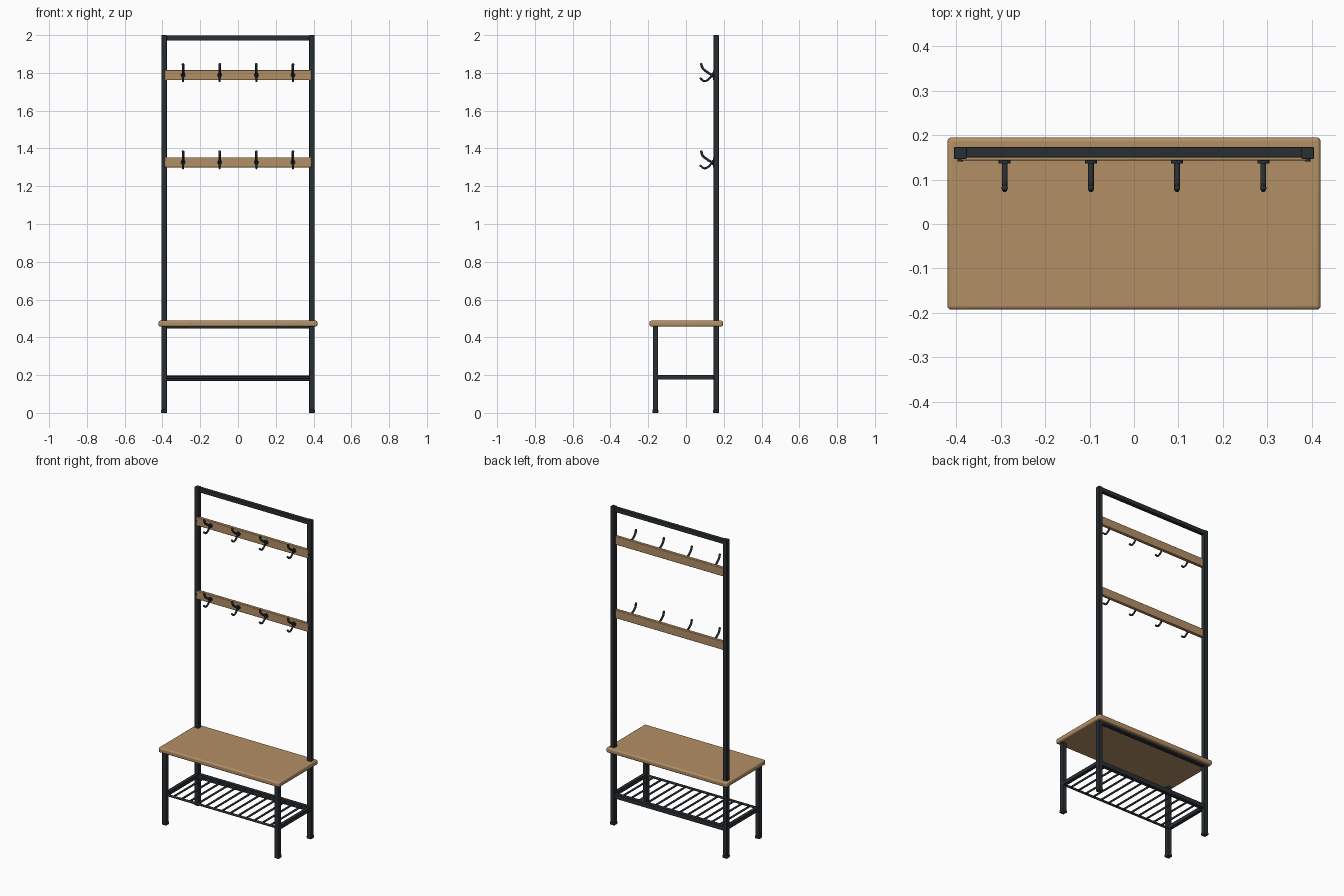
import bpy, math

if "Cube" in bpy.data.objects:
    bpy.data.objects.remove(bpy.data.objects["Cube"])


def material(name, rgb):
    m = bpy.data.materials.new(name)
    m.diffuse_color = (*rgb, 1)
    m.use_nodes = True
    m.node_tree.nodes["Principled BSDF"].inputs["Base Color"].default_value = m.diffuse_color
    return m


WOOD = material("wood", (0.45, 0.275, 0.13))
METAL = material("dark_metal", (0.022, 0.028, 0.032))


def smooth(o):
    bpy.ops.object.select_all(action='DESELECT')
    o.select_set(True)
    bpy.context.view_layer.objects.active = o
    bpy.ops.object.shade_smooth_by_angle(angle=math.radians(35))


def box(name, x, y, z, mat, bevel=0.002, segments=2):
    """Bevelled box from (min, max) ranges."""
    bpy.ops.mesh.primitive_cube_add(size=1, location=[sum(r) / 2 for r in (x, y, z)])
    o = bpy.context.object
    o.name = name
    o.scale = [r[1] - r[0] for r in (x, y, z)]
    bpy.ops.object.transform_apply(location=False, rotation=False, scale=True)
    b = o.modifiers.new("bevel", 'BEVEL')
    b.width, b.segments = bevel, segments
    o.data.materials.append(mat)
    smooth(o)
    return o


def rod(name, loc, radius, length, axis, mat=METAL, verts=12):
    rot = {'x': (0, math.pi / 2, 0), 'y': (math.pi / 2, 0, 0)}[axis]
    bpy.ops.mesh.primitive_cylinder_add(vertices=verts, radius=radius, depth=length,
                                        location=loc, rotation=rot)
    o = bpy.context.object
    o.name = name
    o.data.materials.append(mat)
    smooth(o)


def tube(name, points, radius):
    """Smooth bent bar through points, with ball ends handled separately."""
    c = bpy.data.curves.new(name, 'CURVE')
    c.dimensions = '3D'
    c.bevel_depth, c.bevel_resolution, c.resolution_u = radius, 2, 5
    c.use_fill_caps = True
    s = c.splines.new('BEZIER')
    s.bezier_points.add(len(points) - 1)
    for bp, p in zip(s.bezier_points, points):
        bp.co = p
        bp.handle_left_type = bp.handle_right_type = 'AUTO'
    o = bpy.data.objects.new(name, c)
    bpy.context.collection.objects.link(o)
    c.materials.append(METAL)


def ball(name, loc, radius):
    bpy.ops.mesh.primitive_uv_sphere_add(segments=12, ring_count=8, radius=radius, location=loc)
    o = bpy.context.object
    o.name = name
    o.data.materials.append(METAL)
    smooth(o)


PX, PY, H = 0.391, 0.16, 0.0138   # post centre and half width


def around(c, h=H):
    return (c - h, c + h)


# seat
box("seat", (-0.42, 0.42), (-0.193, 0.195), (0.457, 0.488), WOOD, 0.009, 4)

# posts, front legs, feet and shelf side rails
for side, sx in (("left", -1), ("right", 1)):
    x = sx * PX
    box(side + "_back_post", around(x), around(PY), (0.005, 2.0), METAL)
    box(side + "_front_leg", around(x), around(-PY - 0.002), (0.005, 0.46), METAL)
    for end, y in (("back", PY), ("front", -PY - 0.002)):
        box(f"{side}_{end}_foot", around(x, 0.016), around(y, 0.016), (0, 0.018), METAL, 0.004, 3)
    box(side + "_shelf_rail", around(x, 0.011), (-PY, PY), (0.176, 0.2), METAL)

# cross bars
box("top_bar", (-PX, PX), around(0.161, 0.0118), (1.971, 1.998), METAL)
box("seat_back_rail", (-PX, PX), around(PY, 0.0125), (0.447, 0.472), METAL)
box("shelf_back_rail", (-PX, PX), around(PY, 0.0125), (0.17, 0.198), METAL)

# shoe shelf rods
rod("shelf_front_rod", (0, -PY, 0.187), 0.007, 2 * PX, 'x')
for i in range(13):
    rod(f"shelf_rod_{i + 1}", ((i - 6) * 0.056, 0, 0.188), 0.006, 2 * PY, 'y')

# coat rails with hooks
for row, z in (("upper", 1.788), ("lower", 1.326)):
    box(row + "_coat_rail", (-0.389, 0.389), (0.143, 0.163), around(z, 0.0265), WOOD, 0.003)
    for sx in (-1, 1):
        rod(f"{row}_rail_screw", (sx * 0.391, 0.1435, z), 0.006, 0.006, 'y')
    for i, x in enumerate((-0.291, -0.097, 0.097, 0.291)):
        n = f"{row}_hook_{i + 1}"
        rod(n + "_plate", (x, 0.14, z), 0.0135, 0.007, 'y', verts=20)
        up = [(x, 0.138, z), (x, 0.108, z + 0.019), (x, 0.088, z + 0.037), (x, 0.081, z + 0.057)]
        down = [(x, 0.138, z), (x, 0.118, z - 0.023), (x, 0.096, z - 0.031), (x, 0.078, z - 0.018)]
        tube(n + "_upper_arm", up, 0.0065)
        tube(n + "_lower_arm", down, 0.0055)
        ball(n + "_upper_tip", up[-1], 0.0072)
        ball(n + "_lower_tip", down[-1], 0.0062)
